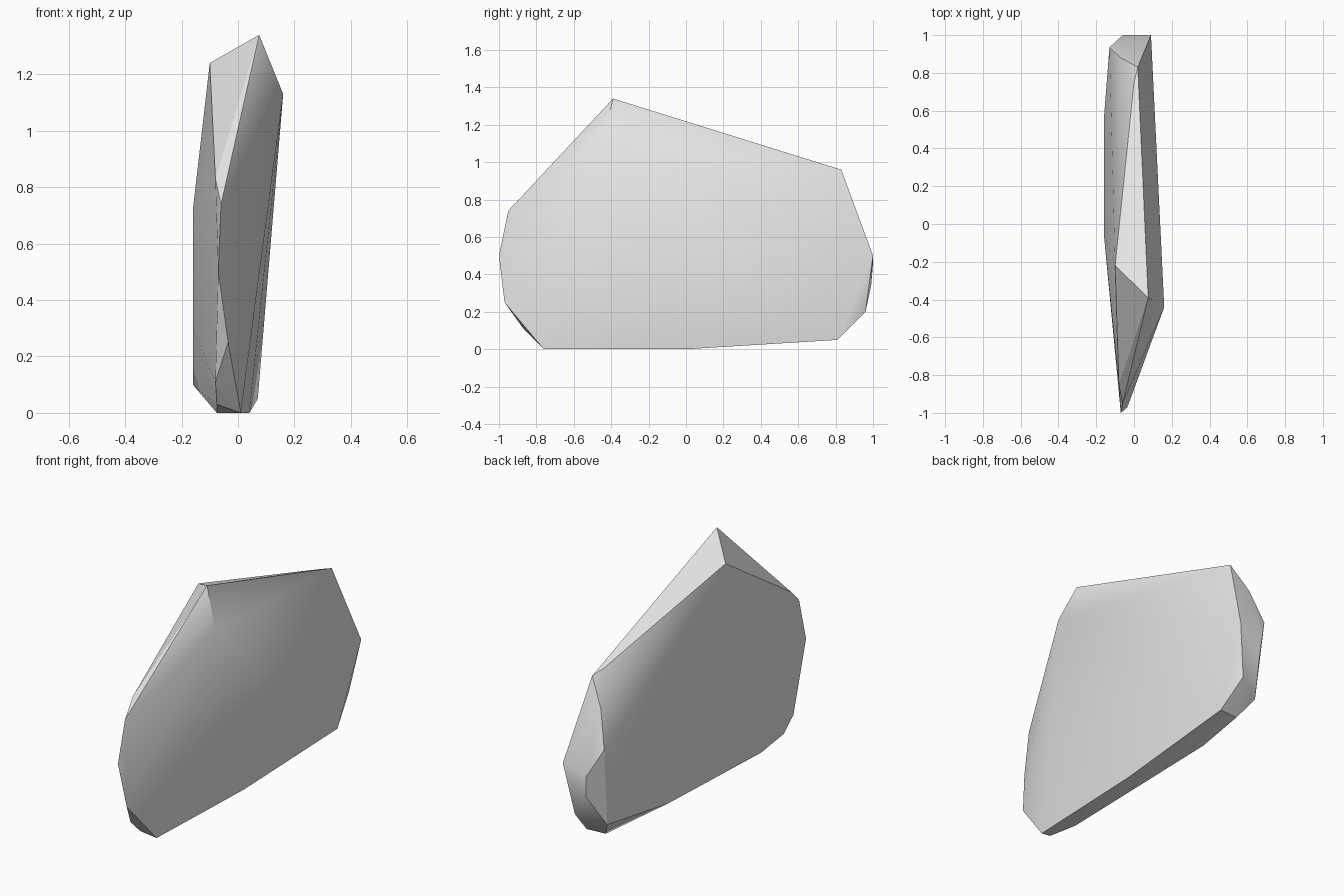
import bpy
import bmesh

# Remove the default object
default_cube = bpy.data.objects.get("Cube")
if default_cube:
    bpy.data.objects.remove(default_cube, do_unlink=True)


def make_material(name, colour):
    material = bpy.data.materials.new(name)
    material.use_nodes = True
    material.diffuse_color = colour
    shader = material.node_tree.nodes["Principled BSDF"]
    shader.inputs["Base Color"].default_value = colour
    return material


def make_hull(name, corners, material):
    """Wrap the corner points of a chipped stone in a tight convex skin."""
    bm = bmesh.new()
    for corner in corners:
        bm.verts.new(corner)
    hull = bmesh.ops.convex_hull(bm, input=bm.verts[:])
    # Drop any corner that fell just inside the skin
    loose = [v for v in bm.verts if not v.link_faces]
    bmesh.ops.delete(bm, geom=loose, context="VERTS")
    bmesh.ops.recalc_face_normals(bm, faces=bm.faces[:])
    mesh = bpy.data.meshes.new(name)
    bm.to_mesh(mesh)
    bm.free()
    mesh.materials.append(material)
    stone = bpy.data.objects.new(name, mesh)
    bpy.context.scene.collection.objects.link(stone)
    return stone


# Ridge along the top, sloping down to the back
top_ridge = [
    (0.075, -0.39, 1.34), (0.16, -0.44, 1.13), (-0.1, -0.22, 1.24),
    (0, 0.75, 0.98), (0.02, 0.83, 0.96),
]

# Narrow rounded nose at the front
front_nose = [
    (-0.08, -0.85, 0.83), (-0.06, -0.95, 0.74), (-0.07, -1, 0.5),
    (-0.035, -0.97, 0.25), (-0.08, -0.87, 0.11),
]

# Broad chipped end at the back
back_end = [
    (-0.07, 0.88, 0.81), (-0.13, 0.935, 0.61), (-0.06, 1, 0.46),
    (0.09, 1, 0.5), (-0.05, 0.99, 0.34), (0.04, 0.96, 0.2),
    (-0.11, 0.88, 0.15),
]

# Slight bulge of the broad right-hand face
side_bulge = [
    (-0.16, -0.05, 0.72), (-0.16, 0.55, 0.55), (-0.16, -0.05, 0.3),
    (-0.16, 0.39, 0.1),
]

# Thin underside
underside = [
    (-0.075, -0.79, 0.03), (0.01, -0.76, 0), (-0.075, -0.58, 0),
    (0.04, 0, 0), (-0.046, 0.8, 0.05), (0.07, 0.81, 0.05),
]

# Build the stone slab
grey = make_material("stone grey", (0.8, 0.8, 0.8, 1))
corners = top_ridge + front_nose + back_end + side_bulge + underside
slab = make_hull("stone_slab", corners, grey)

# Soften shallow folds while keeping the chipped edges crisp
bpy.ops.object.select_all(action="DESELECT")
slab.select_set(True)
bpy.context.view_layer.objects.active = slab
bpy.ops.object.shade_smooth_by_angle()
